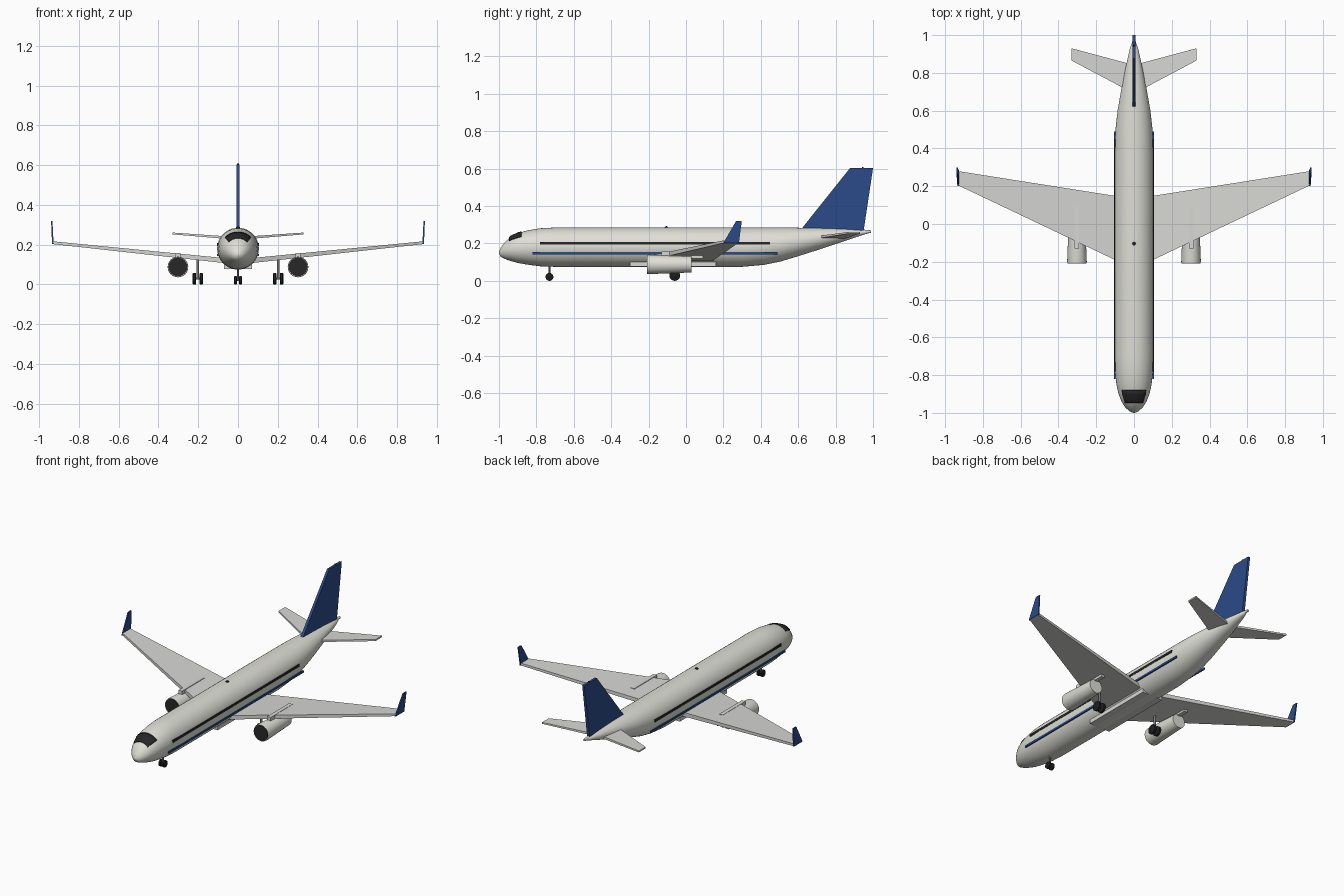
import bpy, bmesh, math
from mathutils import Vector

if "Cube" in bpy.data.objects:
    bpy.data.objects.remove(bpy.data.objects["Cube"])


def mat(name, r, g, b):
    m = bpy.data.materials.new(name)
    m.diffuse_color = (r, g, b, 1)
    m.use_nodes = True
    m.node_tree.nodes["Principled BSDF"].inputs["Base Color"].default_value = m.diffuse_color
    return m


WHITE = mat("warm white paint", 0.74, 0.74, 0.68)
GREY = mat("light grey metal", 0.68, 0.68, 0.66)
BLUE = mat("navy blue", 0.025, 0.07, 0.25)
DARK = mat("dark glass", 0.02, 0.02, 0.022)
RUBBER = mat("tyre black", 0.012, 0.012, 0.012)
STRUT = mat("strut grey", 0.18, 0.18, 0.19)


def make(name, verts, faces, m, smooth=False):
    me = bpy.data.meshes.new(name)
    me.from_pydata(verts, [], faces)
    bm = bmesh.new()
    bm.from_mesh(me)
    bmesh.ops.recalc_face_normals(bm, faces=bm.faces)
    bm.to_mesh(me)
    bm.free()
    me.materials.append(m)
    ob = bpy.data.objects.new(name, me)
    bpy.context.collection.objects.link(ob)
    if smooth:
        bpy.ops.object.select_all(action='DESELECT')
        ob.select_set(True)
        bpy.context.view_layer.objects.active = ob
        bpy.ops.object.shade_smooth_by_angle(angle=math.radians(40))
    return ob


def loft(name, rings, m, smooth=False):
    """Closed skin through equal-length rings, with end caps."""
    n = len(rings[0])
    verts = [p for r in rings for p in r]
    faces = [(i * n + j, i * n + (j + 1) % n, (i + 1) * n + (j + 1) % n, (i + 1) * n + j)
             for i in range(len(rings) - 1) for j in range(n)]
    faces += [tuple(range(n)), tuple(range(len(verts) - n, len(verts)))]
    return make(name, verts, faces, m, smooth)


def box(name, x0, x1, y0, y1, z0, z1, m):
    return loft(name, [[(x0, y, z0), (x1, y, z0), (x1, y, z1), (x0, y, z1)] for y in (y0, y1)], m)


def lathe(name, centre, axis, profile, m, n=24):
    """Round part: profile of (distance along axis, radius)."""
    rings = []
    for d, r in profile:
        ring = []
        for k in range(n):
            a = 2 * math.pi * k / n
            c, s = r * math.cos(a), r * math.sin(a)
            off = {'x': (d, c, s), 'y': (c, d, s), 'z': (c, s, d)}[axis]
            ring.append(Vector(centre) + Vector(off))
        rings.append(ring)
    return loft(name, rings, m, True)


# fuselage: y, bottom, top, half width
BODY = [(-1, .146, .156, .005), (-.99, .128, .178, .026), (-.97, .118, .205, .047),
        (-.94, .107, .235, .066), (-.90, .096, .254, .082), (-.85, .087, .269, .093),
        (-.78, .078, .281, .101), (-.70, .075, .285, .105), (.3, .075, .285, .105),
        (.42, .086, .285, .102), (.5, .102, .285, .098), (.6, .132, .284, .087),
        (.72, .170, .282, .066), (.84, .210, .278, .042), (.93, .240, .272, .022),
        (.97, .253, .267, .007)]


def body_point(y, a, lift=0.0):
    """Point on the fuselage; angle 0 is straight up."""
    for p, q in zip(BODY, BODY[1:]):
        if p[0] <= y <= q[0]:
            t = (y - p[0]) / (q[0] - p[0])
            b, top, w = (p[i] + t * (q[i] - p[i]) for i in (1, 2, 3))
            break
    return (math.sin(a) * (w + lift), y, (b + top) / 2 + math.cos(a) * ((top - b) / 2 + lift))


loft("fuselage", [[body_point(s[0], 2 * math.pi * k / 40) for k in range(40)] for s in BODY], WHITE, True)

# cockpit window wrapped on the nose
ys = (-.945, -.94, -.92, -.90, -.88)
N = 16
wv = [body_point(y, math.radians(-46 + 92 * k / N), .003) for y in ys for k in range(N + 1)]
wf = [(i * (N + 1) + k, i * (N + 1) + k + 1, (i + 1) * (N + 1) + k + 1, (i + 1) * (N + 1) + k)
      for i in range(len(ys) - 1) for k in range(N)]
glass = make("cockpit_window", wv, wf, DARK, True)
sol = glass.modifiers.new("thickness", 'SOLIDIFY')
sol.thickness = .004
sol.offset = 0

# belly fairing, beacon, tail exhaust
box("belly_fairing", -.07, .07, -.30, .16, .078, .104, GREY)
lathe("top_beacon", (0, -.105, .283), 'z', [(0, .010), (.005, .009), (.009, .003)], DARK, 12)
lathe("tail_exhaust", (0, .94, .263), 'y', [(0, .012), (.05, .007)], GREY, 12)


def panel(name, sections, m):
    """Flat tapered surface; section = x, lead y, trail y, bottom z, top z."""
    return loft(name, [[(x, a, b), (x, c, b), (x, c, t), (x, a, t)] for x, a, c, b, t in sections], m)


# vertical fin and its tip light
loft("tail_fin", [[(-w, a, z), (w, a, z), (w, c, z), (-w, c, z)]
                  for w, a, c, z in ((.009, .595, .947, .25), (.007, .877, 1.0, .603))], BLUE)
lathe("fin_tip_light", (0, .945, .602), 'z', [(0, .006), (.007, .004)], DARK, 10)

for s, side in ((-1, "left"), (1, "right")):
    # lifting surfaces
    panel(side + "_wing", [(0, -.238, .133, .100, .126), (s * .932, .205, .28, .203, .217)], GREY)
    panel(side + "_tailplane", [(0, .69, .842, .224, .238), (s * .33, .865, .93, .252, .261)], GREY)
    loft(side + "_winglet", [[(s * x0, a, z), (s * x1, a, z), (s * x1, c, z), (s * x0, c, z)]
                             for x0, x1, a, c, z in ((.927, .935, .2, .283, .203),
                                                     (.933, .940, .268, .298, .32))], BLUE)
    # painted stripes along the cabin
    x0, x1 = sorted((s * .098, s * .1055))
    box(side + "_window_strip", x0, x1, -.78, .45, .194, .208, DARK)
    box(side + "_blue_stripe", x0, x1, -.82, .49, .142, .154, BLUE)

    # engine with pylon and dark intake
    ex = s * .302
    lathe(side + "_engine", (ex, 0, .088), 'y',
          [(-.19, .045), (-.206, .046), (-.208, .050), (-.20, .052), (.03, .043)], WHITE)
    lathe(side + "_intake", (ex, 0, .088), 'y', [(-.209, .047), (-.19, .047)], DARK)
    box(side + "_pylon", ex - .012, ex + .012, -.13, .09, .12, .158, GREY)

    # main landing gear
    lathe(side + "_main_strut", (s * .202, -.06, 0), 'z', [(.03, .007), (.13, .007)], STRUT, 12)
    lathe(side + "_main_axle", (s * .202, -.06, .03), 'x', [(-.02, .006), (.02, .006)], STRUT, 12)
    for dx, pos in ((-.017, "a"), (.017, "b")):
        lathe(side + "_main_wheel_" + pos, (s * .202 + dx, -.06, .029), 'x',
              [(-.009, .025), (-.006, .029), (.006, .029), (.009, .025)], RUBBER)
    # nose wheel
    lathe(side + "_nose_wheel", (s * .0125, -.73, .021), 'x',
          [(-.007, .018), (-.005, .021), (.005, .021), (.007, .018)], RUBBER)

lathe("nose_strut", (0, -.73, 0), 'z', [(.02, .005), (.10, .005)], STRUT, 12)
lathe("nose_axle", (0, -.73, .021), 'x', [(-.012, .004), (.012, .004)], STRUT, 12)
